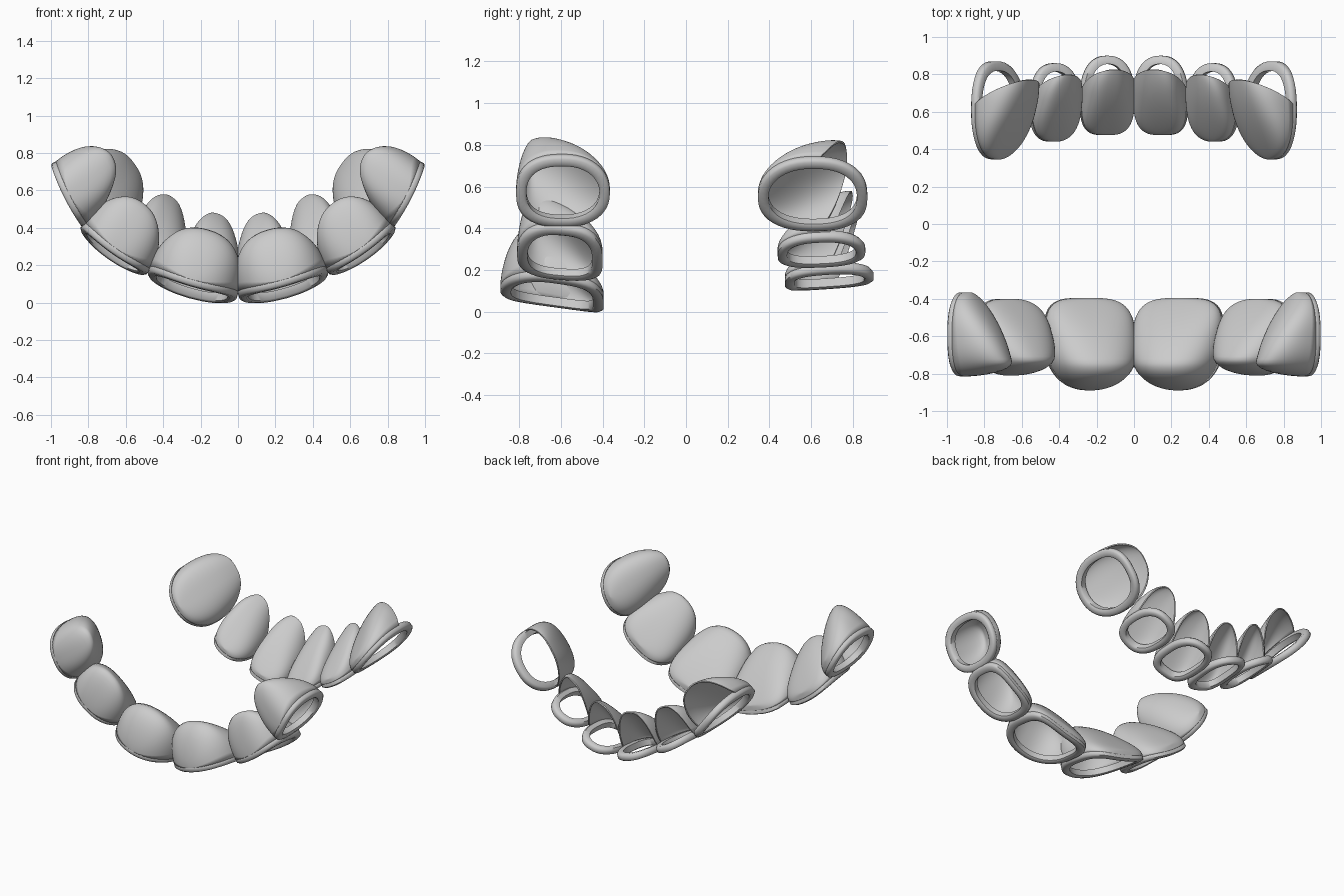
import bpy, bmesh
from math import sin, cos, pi
from mathutils import Vector

if "Cube" in bpy.data.objects:
    bpy.data.objects.remove(bpy.data.objects["Cube"])


def spow(v, p):
    return (abs(v) ** p) * (1 if v >= 0 else -1)


def tooth(name, a, b, y0, y1, h, h0, peak, bow, tilt, rim, opened, pe, pg, skew):
    # pe / pg: squareness of the outline at the biting edge / gum end
    a, b = Vector((a[0], 0, a[1])), Vector((b[0], 0, b[1]))
    mid, tan = (a + b) / 2, (b - a).normalized()
    nor = Vector((-tan.z, 0, tan.x))
    R = (b - a).length / 2

    def half_width(q):
        s = 2 * q - 1
        p = pe if s < 0 else pg
        return max(0.0, 1 - abs(s) ** p) ** (1 / p)

    def place(t, q, n):
        n += tilt * (q - 0.5) - bow * (1 - t * t)
        p = mid + tan * (t * R) + nor * n
        p.y = y0 + (y1 - y0) * q
        return p

    def height(q):
        if q < peak:
            f = q / peak
            f = 0.5 * f ** 0.75 + 0.5 * sin(pi / 2 * f)
            return h0 + (h - h0) * f
        f = (q - peak) / (1 - peak)
        return 0.03 + (h - 0.03) * max(0, 1 - f ** 2) ** 0.65

    def build(part, fn):
        bm = bmesh.new()
        fn(bm)
        bmesh.ops.remove_doubles(bm, verts=bm.verts, dist=0.0004)
        bmesh.ops.recalc_face_normals(bm, faces=bm.faces)
        me = bpy.data.meshes.new(part)
        bm.to_mesh(me)
        bm.free()
        ob = bpy.data.objects.new(part, me)
        bpy.context.collection.objects.link(ob)
        return ob

    def finish(ob):
        m = ob.modifiers.new("mirror", 'MIRROR')
        m.use_mirror_merge = False
        bpy.ops.object.select_all(action='DESELECT')
        ob.select_set(True)
        bpy.context.view_layer.objects.active = ob
        bpy.ops.object.shade_smooth_by_angle(angle=1.0)

    # curved face of the tooth
    def shell(bm):
        rows, cols, grid = 30, 28, []
        box = 0.82 if opened else 0.92
        for i in range(rows + 1):
            v = (1 - cos(pi * i / rows)) / 2
            row = []
            for j in range(cols + 1):
                th = pi * j / cols
                sn = max(0, sin(th))
                end = peak * (0.70 + 0.30 * sn ** 0.7) if opened else 1.0
                q = v * end
                H = height(q)
                t = half_width(q) * 1.004 * spow(cos(th), box)
                t += skew / R * (H / h) * sn * half_width(q)
                row.append(bm.verts.new(place(
                    t, q, 0.024 + (H - 0.024) * sn ** box)))
            grid.append(row)
        for r, s in zip(grid, grid[1:]):
            for j in range(cols):
                bm.faces.new((r[j], r[j + 1], s[j + 1], s[j]))

    ob = build(name + "_face", shell)
    so = ob.modifiers.new("thickness", 'SOLIDIFY')
    so.thickness, so.offset = 0.01, -1
    finish(ob)

    # base rim following the outline
    def ring(bm):
        N, L = 48, abs(y1 - y0) / 2
        loops = []
        for inset, n in ((0, 0.0), (0, 0.026), (0.012, 0.042), (rim, 0.042),
                         (rim, 0.0), (rim - 0.012, -0.008), (0.012, -0.008)):
            loop = []
            for k in range(N):
                th = 2 * pi * k / N
                e = 2 / pe if sin(th) < 0 else 2 / pg
                t = spow(cos(th), e) * (1 - inset / R)
                s = spow(sin(th), e) * (1 - inset / L)
                loop.append(bm.verts.new(place(t, (s + 1) / 2, n)))
            loops.append(loop)
        for r, s in zip(loops, loops[1:] + loops[:1]):
            for k in range(N):
                m = (k + 1) % N
                bm.faces.new((r[k], r[m], s[m], s[k]))

    finish(build(name + "_rim", ring))


# front row: closed caps, biting edge towards the middle
tooth("front_central", (0.005, 0.03), (0.48, 0.165), -0.395, -0.89,
      0.325, 0.06, 0.70, 0.035, 0.07, 0.05, False, 3.6, 2.2, 0.0)
tooth("front_lateral", (0.485, 0.155), (0.84, 0.405), -0.40, -0.81,
      0.315, 0.06, 0.78, 0.03, 0.04, 0.05, False, 3.0, 2.5, 0.02)
tooth("front_canine", (0.825, 0.405), (0.995, 0.745), -0.365, -0.815,
      0.32, 0.06, 0.83, 0.015, 0.0, 0.05, False, 2.2, 2.5, 0.075)

# back row: open shells leaning over their rims
tooth("back_central", (0.005, 0.115), (0.29, 0.20), 0.475, 0.90,
      0.32, 0.05, 0.82, 0.015, 0.03, 0.045, True, 3.2, 2.3, 0.06)
tooth("back_lateral", (0.30, 0.215), (0.56, 0.36), 0.44, 0.86,
      0.285, 0.05, 0.85, 0.015, 0.02, 0.045, True, 2.6, 2.3, 0.085)
tooth("back_canine", (0.61, 0.385), (0.87, 0.73), 0.345, 0.87,
      0.28, 0.05, 0.81, 0.02, 0.0, 0.05, True, 2.2, 2.4, 0.04)
